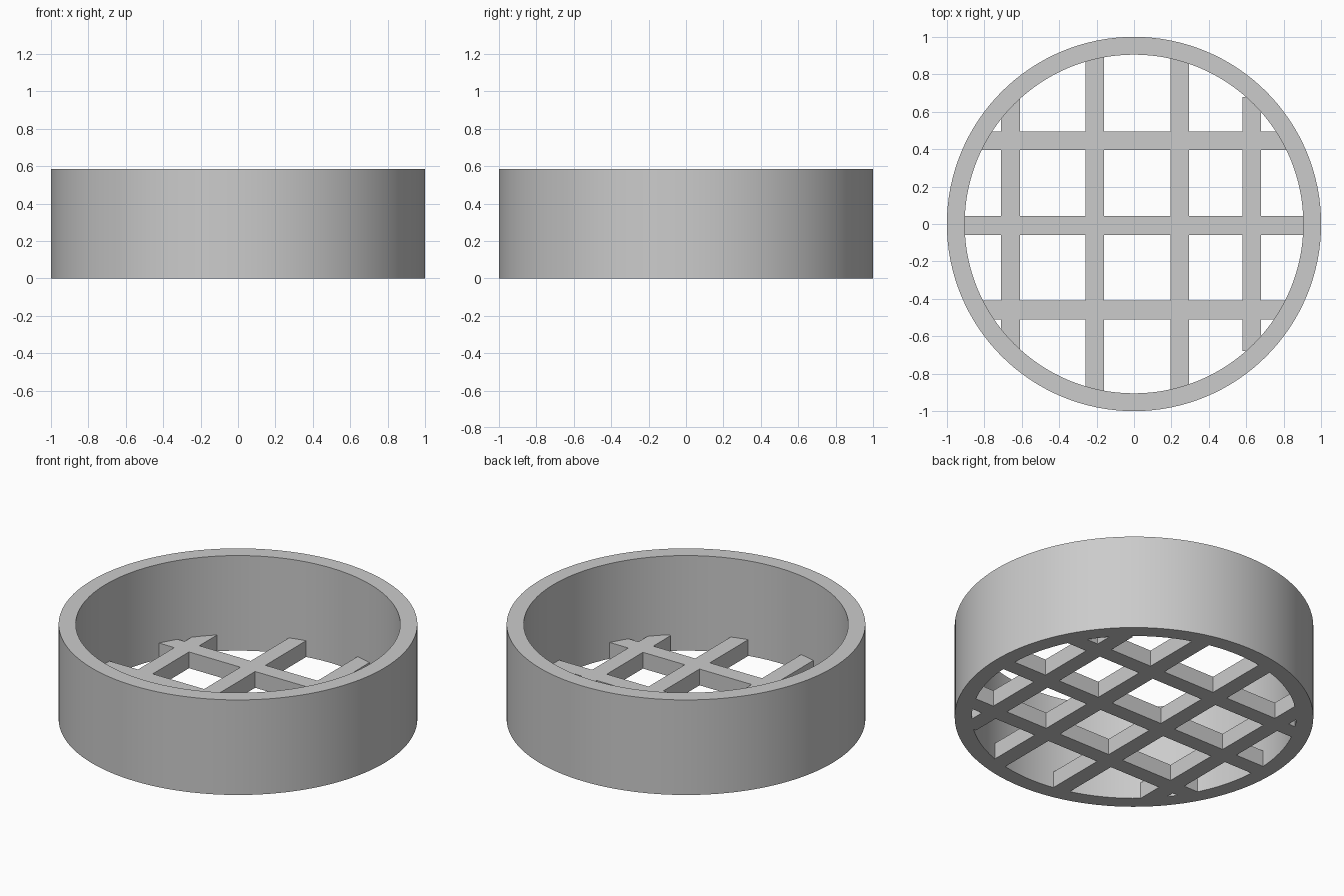
import bpy
import bmesh
from math import radians
from mathutils import Matrix

RING_HEIGHT = 0.585
BAR_WIDTH = 0.1
BAR_HEIGHT = 0.1

cube = bpy.data.objects.get("Cube")
if cube:
    bpy.data.objects.remove(cube, do_unlink=True)

# Single grey material
grey = bpy.data.materials.new("plain grey")
grey.use_nodes = True
colour = (0.6, 0.6, 0.6, 1)
grey.diffuse_color = colour
grey.node_tree.nodes["Principled BSDF"].inputs["Base Color"].default_value = colour


def make_object(name, bm):
    bmesh.ops.recalc_face_normals(bm, faces=bm.faces)
    mesh = bpy.data.meshes.new(name)
    bm.to_mesh(mesh)
    bm.free()
    mesh.materials.append(grey)
    obj = bpy.data.objects.new(name, mesh)
    bpy.context.collection.objects.link(obj)
    return obj


def make_bar(name, x, y, half_x, half_y):
    bm = bmesh.new()
    size = Matrix.Diagonal((2 * half_x, 2 * half_y, BAR_HEIGHT, 1))
    place = Matrix.Translation((x, y, BAR_HEIGHT / 2))
    bmesh.ops.create_cube(bm, size=1, matrix=place @ size)
    return make_object(name, bm)


# Ring wall: a rectangular section spun about the centre
bm = bmesh.new()
section = [(0.905, 0), (1, 0), (1, RING_HEIGHT), (0.905, RING_HEIGHT)]
verts = [bm.verts.new((r, 0, z)) for r, z in section]
edges = [bm.edges.new((verts[i], verts[(i + 1) % 4])) for i in range(4)]
bmesh.ops.spin(bm, geom=verts + edges, cent=(0, 0, 0), axis=(0, 0, 1),
               angle=radians(360), steps=128, use_merge=True)
bmesh.ops.remove_doubles(bm, verts=bm.verts, dist=0.0001)
ring = make_object("ring_wall", bm)
bpy.context.view_layer.objects.active = ring
ring.select_set(True)
bpy.ops.object.shade_smooth_by_angle(angle=radians(30))

# Bars running front to back, ends buried in the ring
half = BAR_WIDTH / 2
bars = [make_bar("long_bar", x, 0, half, length)
        for x, length in ((-0.66, 0.68), (-0.21, 0.94), (0.245, 0.92), (0.63, 0.68))]

# Bars running side to side
bars += [make_bar("cross_bar", 0, y, length, half)
         for y, length in ((0.445, 0.84), (-0.008, 0.95), (-0.46, 0.84))]

# Merge the bars into one floor grate
grate = bars[0]
grate.name = "floor_grate"
bpy.ops.object.select_all(action="DESELECT")
bpy.context.view_layer.objects.active = grate
grate.select_set(True)
for bar in bars[1:]:
    union = grate.modifiers.new("join bar", "BOOLEAN")
    union.operation = "UNION"
    union.solver = "EXACT"
    union.object = bar
    bpy.ops.object.modifier_apply(modifier=union.name)
    bpy.data.objects.remove(bar, do_unlink=True)
